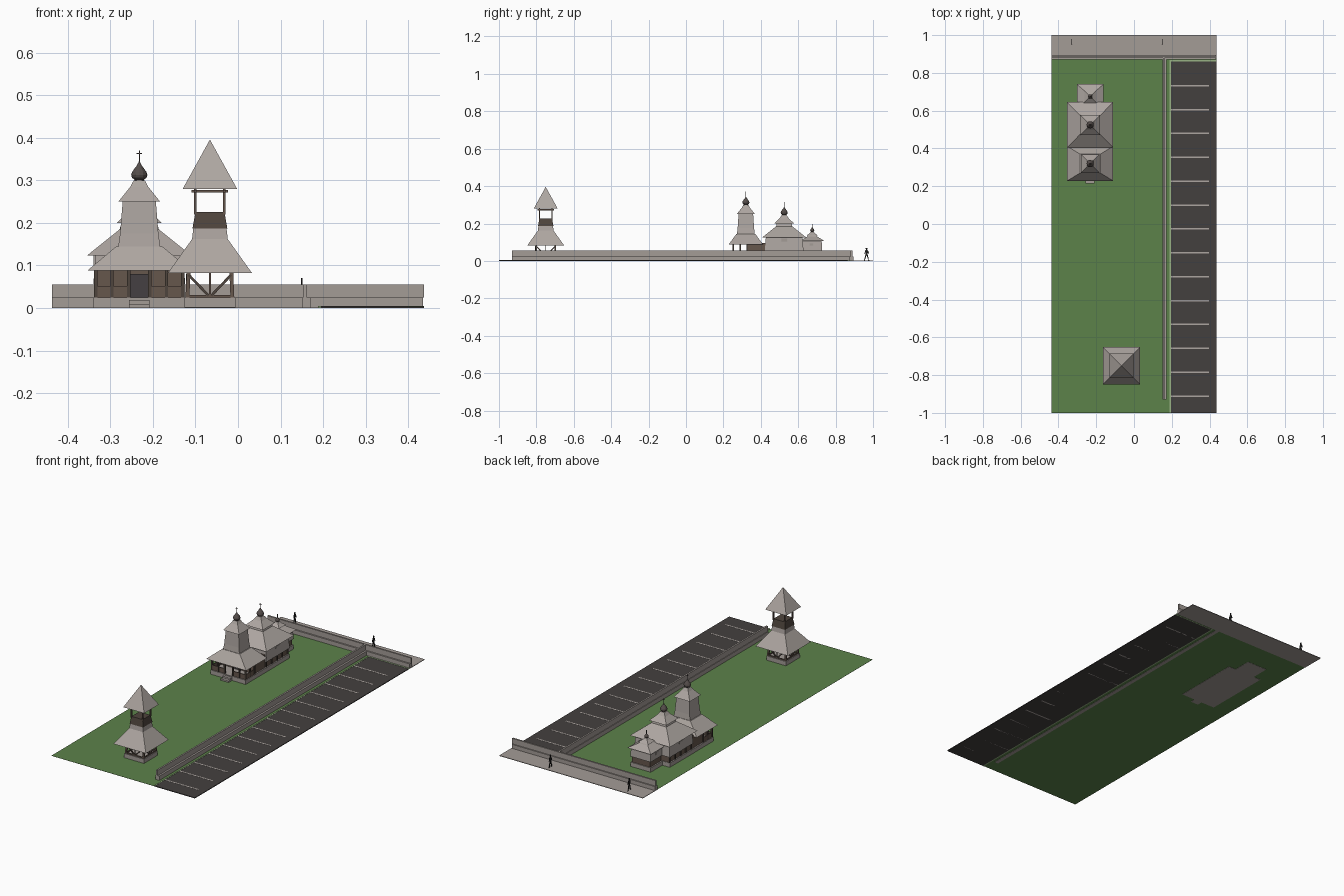
import bpy, bmesh, math
from mathutils import Vector


def material(name, r, g, b):
    lin = lambda c: c / 12.92 if c <= 0.04045 else ((c + 0.055) / 1.055) ** 2.4
    m = bpy.data.materials.new(name)
    m.diffuse_color = (lin(r), lin(g), lin(b), 1)
    return m


SHINGLE = material("grey shingle", 0.68, 0.65, 0.63)
STONE = material("stone", 0.64, 0.61, 0.59)
TIMBER = material("brown timber", 0.40, 0.34, 0.30)
DARK = material("dark timber", 0.31, 0.27, 0.24)
DOME = material("dome", 0.33, 0.30, 0.29)
DOOR = material("door grey", 0.27, 0.25, 0.26)
GRASS = material("grass", 0.36, 0.51, 0.29)
ASPHALT = material("asphalt", 0.265, 0.25, 0.245)
CURB = material("pale green curb", 0.60, 0.70, 0.52)
BLACK = material("figure black", 0.11, 0.11, 0.11)


def finish(name, bm, mat):
    bmesh.ops.recalc_face_normals(bm, faces=bm.faces)
    me = bpy.data.meshes.new(name)
    bm.to_mesh(me)
    bm.free()
    me.materials.append(mat)
    ob = bpy.data.objects.new(name, me)
    bpy.context.collection.objects.link(ob)
    return ob


def loft(name, rings, mat):
    """Skin a list of equal-sized point rings and cap both ends."""
    bm = bmesh.new()
    rows = [[bm.verts.new(p) for p in r] for r in rings]
    n = len(rows[0])
    for a, b in zip(rows, rows[1:]):
        for i in range(n):
            j = (i + 1) % n
            bm.faces.new((a[i], a[j], b[j], b[i]))
    bm.faces.new(rows[0])
    bm.faces.new(rows[-1])
    bmesh.ops.remove_doubles(bm, verts=bm.verts, dist=1e-5)
    return finish(name, bm, mat)


def tier(name, cx, cy, levels, mat):
    """Rectangular stack from (z, half x, half y) levels."""
    return loft(name, [[(cx + sx * hx, cy + sy * hy, z) for sx, sy in
                        ((-1, -1), (1, -1), (1, 1), (-1, 1))] for z, hx, hy in levels], mat)


def box(name, x0, x1, y0, y1, z0, z1, mat):
    hx, hy = (x1 - x0) / 2, (y1 - y0) / 2
    return tier(name, x0 + hx, y0 + hy, [(z0, hx, hy), (z1, hx, hy)], mat)


def beam(name, a, b, w, mat):
    """Square bar between two points."""
    a, b = Vector(a), Vector(b)
    d = (b - a).normalized()
    u = d.cross(Vector((0, 0, 1)) if abs(d.z) < 0.95 else Vector((1, 0, 0))).normalized() * w / 2
    v = d.cross(u).normalized() * w / 2
    return loft(name, [[p + u + v, p - u + v, p - u - v, p + u - v] for p in (a, b)], mat)


def onion(name, cx, cy, z, r, h, cross):
    prof = [(0.6, -0.08), (0.6, 0.04), (0.9, 0.14), (1, 0.28), (0.9, 0.42),
            (0.6, 0.6), (0.3, 0.76), (0.1, 0.92), (0.04, 1)]
    loft(name + "_dome", [[(cx + r * k * math.cos(i * math.pi / 6), cy + r * k * math.sin(i * math.pi / 6),
                            z + h * t) for i in range(12)] for k, t in prof], DOME)
    top, w = z + h, 0.0012
    box(name + "_cross_upright", cx - w, cx + w, cy - w, cy + w, top - 0.004, top + cross, DOME)
    box(name + "_cross_bar", cx - cross * 0.27, cx + cross * 0.27, cy - w, cy + w,
        top + cross * 0.66, top + cross * 0.75, DOME)


# Ground, pavement and car park
box("lawn", -0.4375, 0.19, -1, 0.885, 0.001, 0.0015, GRASS)
box("lawn_strip", 0.19, 0.4375, 0.86, 0.885, 0.001, 0.0015, GRASS)
box("pavement", -0.4375, 0.4375, 0.88, 1, 0, 0.003, STONE)
box("car_park", 0.195, 0.4375, -1, 0.86, 0, 0.004, ASPHALT)
box("curb_side", 0.188, 0.195, -1, 0.867, 0, 0.005, CURB)
box("curb_end", 0.195, 0.4375, 0.86, 0.867, 0, 0.005, CURB)
for i in range(14):
    y = 0.732 - i * 0.1264
    box("parking_line", 0.195, 0.397, y - 0.004, y + 0.004, -0.0002 + 0.0002, 0.0046, SHINGLE)

# Boundary walls: wide footing with a thinner wall above
box("side_wall_footing", 0.15, 0.172, -0.93, 0.88, 0, 0.025, STONE)
box("side_wall_upper", 0.153, 0.162, -0.93, 0.88, 0.025, 0.055, STONE)
box("end_wall_footing", -0.4375, 0.435, 0.872, 0.895, 0, 0.025, STONE)
box("end_wall_upper", -0.4375, 0.4375, 0.88, 0.889, 0.025, 0.055, STONE)

# Bell tower
bx, by = -0.066, -0.75
tier("bell_tower_plinth", bx, by, [(0.0015, 0.06, 0.06), (0.025, 0.06, 0.06)], STONE)
tier("bell_tower_skirt_roof", bx, by, [(0.082, 0.099, 0.099), (0.162, 0.042, 0.042), (0.187, 0.039, 0.039)], SHINGLE)
tier("bell_tower_parapet", bx, by, [(0.187, 0.041, 0.041), (0.226, 0.034, 0.034)], DARK)
tier("bell_tower_top_roof", bx, by, [(0.28, 0.064, 0.064), (0.395, 0.0005, 0.0005)], SHINGLE)
for sx in (-1, 1):
    for sy in (-1, 1):
        beam("bell_tower_post", (bx + sx * 0.053, by + sy * 0.053, 0.02),
             (bx + sx * 0.05, by + sy * 0.05, 0.09), 0.009, TIMBER)
        beam("belfry_post", (bx + sx * 0.034, by + sy * 0.034, 0.22),
             (bx + sx * 0.034, by + sy * 0.034, 0.282), 0.006, TIMBER)
for k in range(4):
    c, s = round(math.cos(k * math.pi / 2)), round(math.sin(k * math.pi / 2))
    side = lambda t, d, z: (bx + c * t - s * d, by + s * t + c * d, z)
    for m in (-1, 1):
        beam("bell_tower_brace", side(m * 0.05, 0.053, 0.078), side(m * 0.003, 0.053, 0.029), 0.006, DARK)
    beam("bell_tower_sill", side(-0.056, 0.053, 0.028), side(0.056, 0.053, 0.028), 0.006, TIMBER)
    beam("bell_tower_centre_post", side(0, 0.053, 0.025), side(0, 0.053, 0.085), 0.004, TIMBER)
    beam("belfry_beam", side(-0.043, 0.034, 0.274), side(0.043, 0.034, 0.274), 0.006, TIMBER)

# Church plinth and steps
cx = -0.232
box("porch_plinth", cx - 0.107, cx + 0.107, 0.245, 0.42, 0, 0.025, STONE)
box("nave_plinth", cx - 0.107, cx + 0.107, 0.42, 0.625, 0, 0.025, STONE)
box("apse_plinth", cx - 0.062, cx + 0.062, 0.625, 0.727, 0, 0.025, STONE)
for i in range(2):
    box("front_step", cx - 0.024, cx + 0.024, 0.215 + i * 0.015, 0.245, 0, 0.01 + i * 0.009, STONE)

# Porch room, door, posts and railings
box("porch_room", cx - 0.1, cx + 0.1, 0.33, 0.425, 0.025, 0.095, TIMBER)
box("front_door", cx - 0.021, cx + 0.021, 0.326, 0.331, 0.025, 0.08, DOOR)
for m in (-1, 1):
    for x in (0.025, 0.064, 0.102):
        box("porch_post", cx + m * x - 0.004, cx + m * x + 0.004, 0.248, 0.256, 0.025, 0.092, DARK)
    for y in (0.29, 0.328):
        box("porch_side_post", cx + m * 0.102 - 0.004, cx + m * 0.102 + 0.004, y - 0.004, y + 0.004, 0.025, 0.092, DARK)
    lo, hi = sorted((cx + m * 0.025, cx + m * 0.102))
    box("porch_front_rail", lo, hi, 0.25, 0.254, 0.025, 0.052, TIMBER)
    box("porch_side_rail", cx + m * 0.102 - 0.002, cx + m * 0.102 + 0.002, 0.252, 0.33, 0.025, 0.052, TIMBER)

# Front tower
ty = 0.32
tier("front_tower_skirt_roof", cx, ty, [(0.088, 0.122, 0.092), (0.145, 0.054, 0.05)], SHINGLE)
tier("front_tower_shaft", cx, ty, [(0.14, 0.05, 0.048), (0.175, 0.045, 0.044), (0.25, 0.039, 0.039)], SHINGLE)
tier("front_tower_cap_roof", cx, ty, [(0.25, 0.049, 0.049), (0.285, 0.021, 0.021), (0.3, 0.013, 0.013)], SHINGLE)
onion("front_tower", cx, ty, 0.3, 0.019, 0.046, 0.024)

# Nave
ny = 0.525
tier("nave_lower_wall", cx, ny, [(0.025, 0.1, 0.097), (0.06, 0.1, 0.097)], TIMBER)
tier("nave_upper_wall", cx, ny, [(0.057, 0.108, 0.103), (0.128, 0.102, 0.098)], SHINGLE)
tier("nave_roof", cx, ny, [(0.124, 0.122, 0.12), (0.185, 0.046, 0.043), (0.2, 0.042, 0.04)], SHINGLE)
tier("nave_cap_roof", cx, ny, [(0.2, 0.053, 0.053), (0.228, 0.024, 0.024), (0.245, 0.013, 0.013)], SHINGLE)
onion("nave", cx, ny, 0.245, 0.019, 0.046, 0.024)

# Apse
ay = 0.675
tier("apse_lower_wall", cx, ay, [(0.025, 0.055, 0.047), (0.06, 0.055, 0.047)], TIMBER)
tier("apse_upper_wall", cx, ay, [(0.057, 0.062, 0.053), (0.112, 0.058, 0.05)], SHINGLE)
tier("apse_roof", cx, ay, [(0.106, 0.071, 0.065), (0.13, 0.028, 0.028), (0.136, 0.024, 0.024)], SHINGLE)
tier("apse_cap_roof", cx, ay, [(0.136, 0.03, 0.03), (0.148, 0.014, 0.014), (0.156, 0.008, 0.008)], SHINGLE)
onion("apse", cx, ay, 0.156, 0.011, 0.028, 0.013)

# Side windows and corner posts of the lower storey
for m in (-1, 1):
    for nm, d, y, z, w, h in (("nave", 0.104, 0.525, 0.112, 0.018, 0.012), ("apse", 0.0595, 0.67, 0.087, 0.012, 0.008)):
        x = cx + m * d
        box(nm + "_window_frame", x - 0.0035, x + 0.0035, y - w, y + w, z - h, z + h, SHINGLE)
        box(nm + "_window_pane", x - 0.004, x + 0.004, y - w + 0.004, y + w - 0.004, z - h + 0.003, z + h - 0.003, STONE)
    for y in (0.43, 0.478, 0.525, 0.572, 0.62):
        box("nave_gallery_post", cx + m * 0.102 - 0.003, cx + m * 0.102 + 0.003, y - 0.003, y + 0.003, 0.025, 0.058, DARK)

# Walking figures: thin cut-out plates on the pavement
OUTLINE = [(-14, 0), (-8, 0), (-7, 5), (0, 28), (6, 14), (8, 0), (15, 0), (15, 2), (11, 3), (10, 16), (6, 32),
           (7, 42), (12, 34), (14, 36), (8, 53), (3, 56), (5, 60), (4, 66), (0, 68), (-4, 66), (-4, 60), (-3, 56),
           (-7, 53), (-11, 36), (-9, 35), (-6, 43), (-6, 30), (-11, 6)]
for x, d in ((0.15, 1), (-0.33, 1)):
    loft("walking_figure", [[(x + t, 0.965 + d * u / 1000, 0.003 + v / 1000) for u, v in OUTLINE]
                            for t in (-0.0015, 0.0015)], BLACK)
